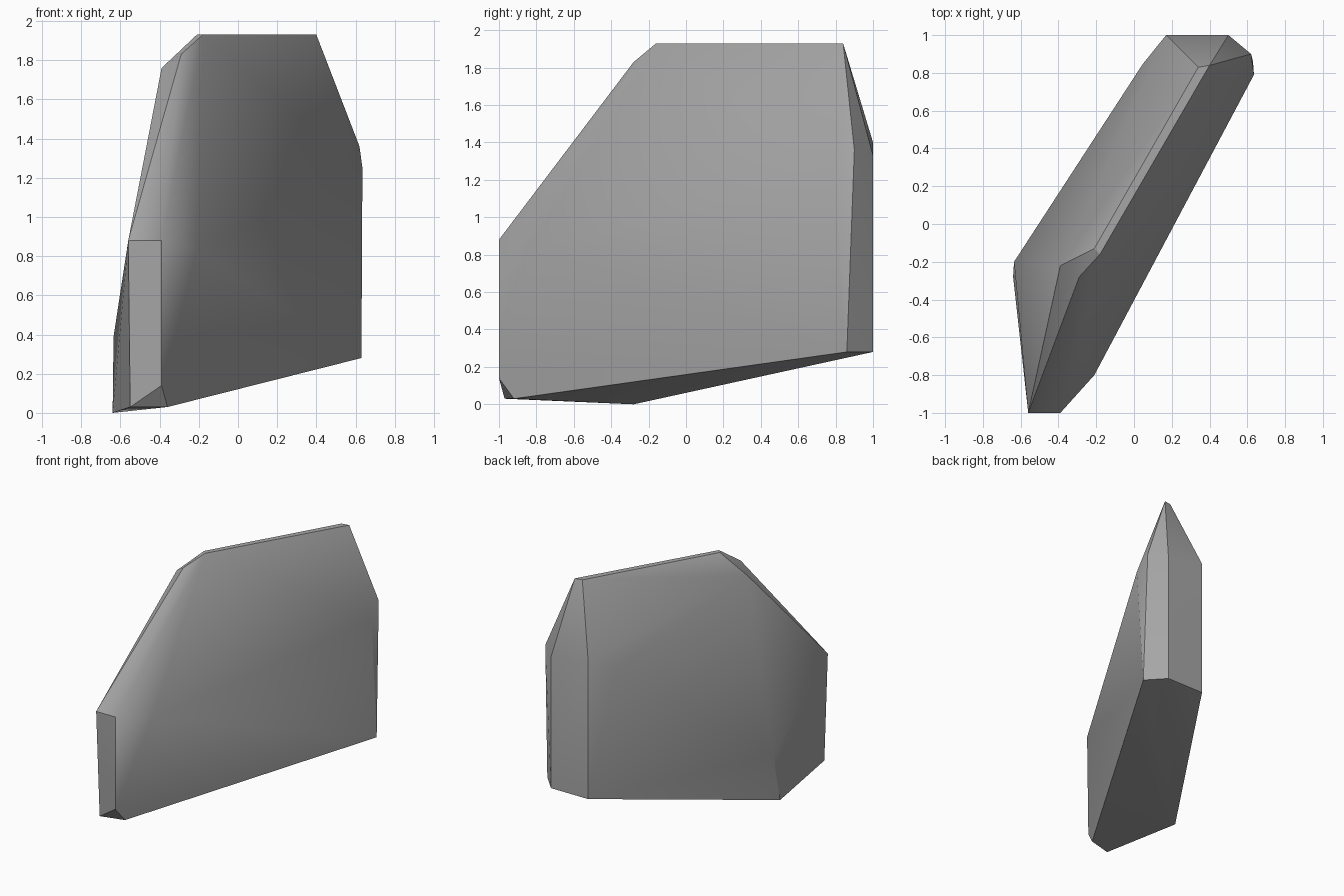
import bpy
import bmesh
import math
from mathutils import Vector

# Remove the default object
default_cube = bpy.data.objects.get("Cube")
if default_cube:
    bpy.data.objects.remove(default_cube, do_unlink=True)


def make_material(name, colour):
    material = bpy.data.materials.new(name)
    material.use_nodes = True
    material.diffuse_color = colour
    shader = material.node_tree.nodes["Principled BSDF"]
    shader.inputs["Base Color"].default_value = colour
    shader.inputs["Roughness"].default_value = 0.9
    return material


def hull_object(name, corner_groups, material, sharp_degrees):
    """Wrap a convex chiselled solid round groups of corner points."""
    bm = bmesh.new()
    for corners in corner_groups:
        for corner in corners:
            bm.verts.new(Vector(corner))
    hull = bmesh.ops.convex_hull(bm, input=list(bm.verts))
    unused = {v for v in hull["geom_interior"] if isinstance(v, bmesh.types.BMVert)}
    bmesh.ops.delete(bm, geom=list(unused), context="VERTS")
    # Merge nearly coplanar triangles into broad facets
    bmesh.ops.dissolve_limit(bm, angle_limit=math.radians(2),
                             verts=list(bm.verts), edges=list(bm.edges))
    bmesh.ops.recalc_face_normals(bm, faces=list(bm.faces))
    mesh = bpy.data.meshes.new(name)
    bm.to_mesh(mesh)
    bm.free()
    mesh.materials.append(material)
    obj = bpy.data.objects.new(name, mesh)
    bpy.context.collection.objects.link(obj)
    bpy.ops.object.select_all(action="DESELECT")
    obj.select_set(True)
    bpy.context.view_layer.objects.active = obj
    bpy.ops.object.shade_smooth_by_angle(angle=math.radians(sharp_degrees))
    return obj


# Corners of the slab, grouped by region
top_ridge = [(.4, .84, 1.93), (.34, .83, 1.93), (-.21, -.13, 1.93), (-.18, -.16, 1.93)]
shoulder = [(-.29, -.28, 1.83), (-.39, -.22, 1.76)]
nose = [(-.56, -1, .88), (-.39, -1, .88), (-.39, -1, .14)]
broad_side_bend = [(-.21, -.8, .83), (.635, .79, 1.25)]
tail_top = [(.62, .9, 1.36), (.5, 1, 1.33), (.17, 1, 1.4)]
back_side_bend = [(.045, .845, 1.3), (-.635, -.2, .39)]
underside = [(-.55, -.97, .03), (-.36, -.92, .03), (-.64, -.28, 0),
             (.17, 1, .28), (.5, 1, .28), (.63, .86, .28)]

stone = make_material("stone_grey", (.38, .38, .38, 1))
hull_object("rock_slab",
            [top_ridge, shoulder, nose, broad_side_bend, tail_top, back_side_bend, underside],
            stone, 30)
